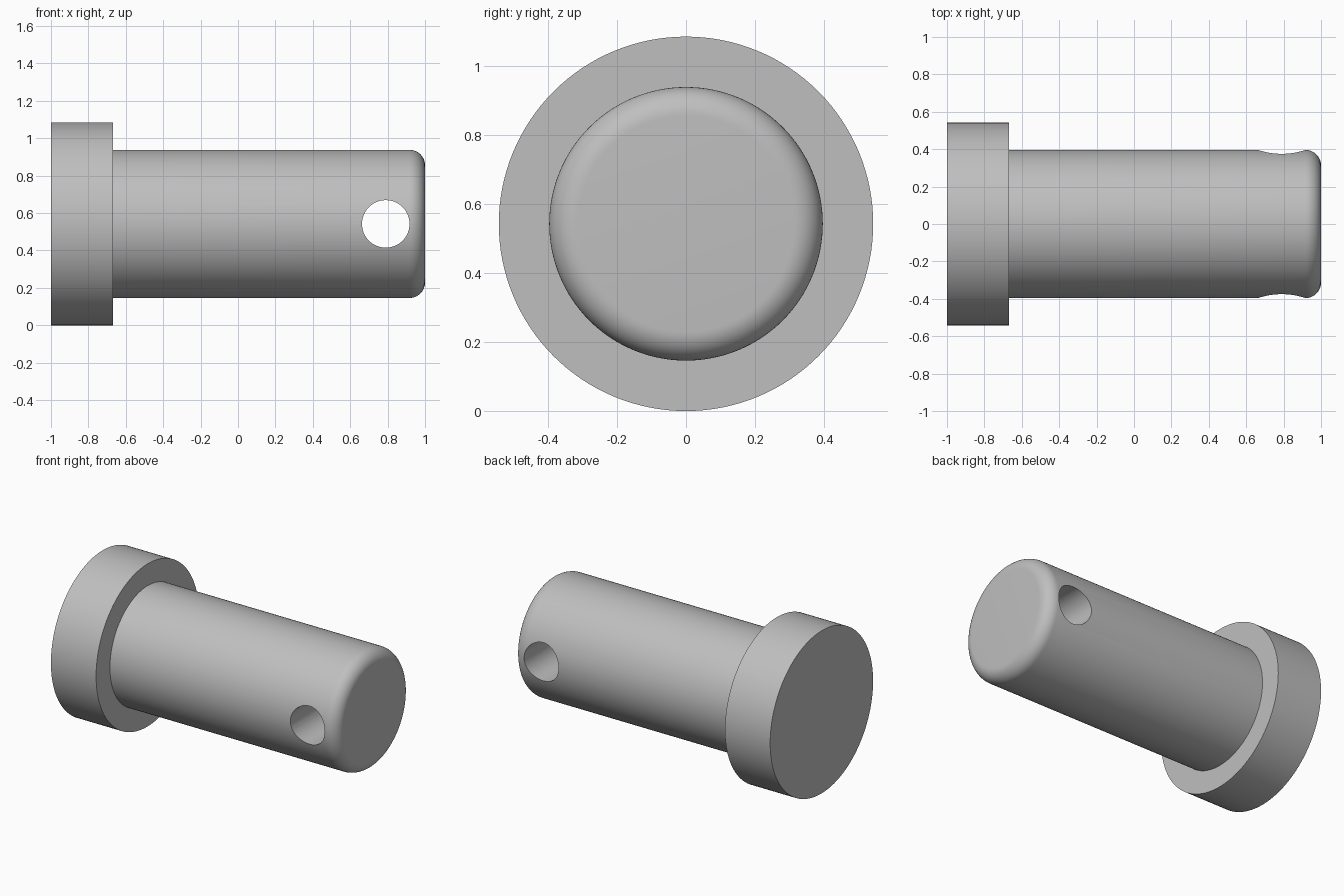
import bpy, bmesh, math
from mathutils import Vector, Matrix

default = bpy.data.objects.get("Cube")
if default:
    bpy.data.objects.remove(default, do_unlink=True)

HEAD_R, SHAFT_R, FILLET = 0.542, 0.396, 0.083
HEAD_END, HOLE_X, HOLE_R = -0.667, 0.79, 0.127
SEGMENTS = 128

steel = bpy.data.materials.new("grey_steel")
steel.use_nodes = True
colour = (0.52, 0.52, 0.52, 1)
steel.diffuse_color = colour
steel.node_tree.nodes["Principled BSDF"].inputs["Base Color"].default_value = colour


def make_object(name, bm):
    mesh = bpy.data.meshes.new(name)
    bm.to_mesh(mesh)
    bm.free()
    mesh.materials.append(steel)
    obj = bpy.data.objects.new(name, mesh)
    bpy.context.collection.objects.link(obj)
    return obj


# Half outline of head and shaft, ending in a rounded tip
profile = [(-1, 0), (-1, HEAD_R), (HEAD_END, HEAD_R), (HEAD_END, SHAFT_R)]
for i in range(13):
    a = math.pi / 2 * (1 - i / 12)
    profile.append((1 - FILLET + FILLET * math.cos(a),
                    SHAFT_R - FILLET + FILLET * math.sin(a)))
profile.append((1, 0))

# Pin: the outline turned about the long axis
bm = bmesh.new()
verts = [bm.verts.new((x, 0, r)) for x, r in profile]
edges = [bm.edges.new(pair) for pair in zip(verts, verts[1:])]
bmesh.ops.spin(bm, geom=verts + edges, cent=(0, 0, 0), axis=(1, 0, 0),
               angle=math.tau, steps=SEGMENTS, use_duplicate=False)
bmesh.ops.remove_doubles(bm, verts=bm.verts, dist=0.0001)
bmesh.ops.dissolve_limit(bm, angle_limit=0.001, verts=bm.verts, edges=bm.edges)
bmesh.ops.recalc_face_normals(bm, faces=bm.faces)
bmesh.ops.translate(bm, verts=bm.verts, vec=Vector((0, 0, HEAD_R)))
pin = make_object("headed_pin", bm)

# Cross hole, bored front to back near the tip
bm = bmesh.new()
bmesh.ops.create_cone(bm, cap_ends=True, segments=64, radius1=HOLE_R,
                      radius2=HOLE_R, depth=1.2,
                      matrix=Matrix.Translation((HOLE_X, 0, HEAD_R))
                      @ Matrix.Rotation(math.pi / 2, 4, "X"))
cutter = make_object("hole_cutter", bm)
cutter.hide_render = True

bore = pin.modifiers.new("cross_hole", "BOOLEAN")
bore.operation = "DIFFERENCE"
bore.solver = "EXACT"
bore.object = cutter

bpy.ops.object.select_all(action="DESELECT")
pin.select_set(True)
bpy.context.view_layer.objects.active = pin
bpy.ops.object.modifier_apply(modifier=bore.name)
bpy.data.objects.remove(cutter, do_unlink=True)
bpy.ops.object.shade_smooth_by_angle(angle=math.radians(30))
